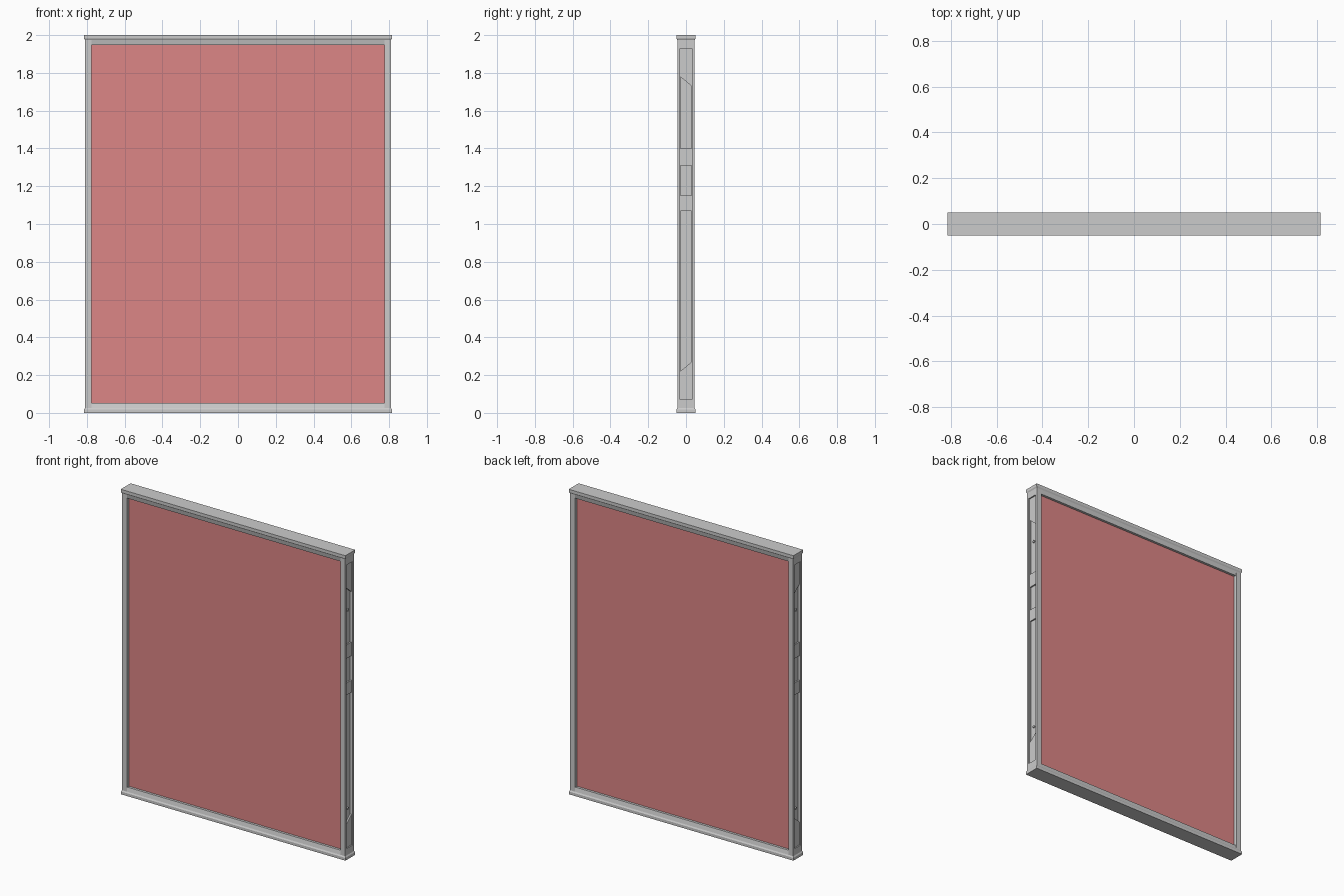
import bpy, bmesh

if "Cube" in bpy.data.objects:
    bpy.data.objects.remove(bpy.data.objects["Cube"])

H = 2.0


def finish(name, bm):
    bmesh.ops.recalc_face_normals(bm, faces=bm.faces)
    me = bpy.data.meshes.new(name)
    bm.to_mesh(me)
    bm.free()
    ob = bpy.data.objects.new(name, me)
    bpy.context.collection.objects.link(ob)
    return ob


def prism(name, pts, axis, a, b):
    """Extrude a 2D outline along an axis between a and b."""
    put = {'x': lambda p, t: (t, p[0], p[1]),
           'z': lambda p, t: (p[0], p[1], t)}[axis]
    bm = bmesh.new()
    f = bm.faces.new([bm.verts.new(put(p, a)) for p in pts])
    ext = bmesh.ops.extrude_face_region(bm, geom=[f])['geom']
    move = put((0, 0), b - a)
    bmesh.ops.translate(bm, vec=move,
                        verts=[v for v in ext if isinstance(v, bmesh.types.BMVert)])
    return finish(name, bm)


def box(name, x0, x1, y0, y1, z0, z1):
    return prism(name, [(x0, y0), (x1, y0), (x1, y1), (x0, y1)], 'z', z0, z1)


def cut(ob, cutter):
    m = ob.modifiers.new("cut", 'BOOLEAN')
    m.operation, m.solver, m.object = 'DIFFERENCE', 'EXACT', cutter
    bpy.context.view_layer.objects.active = ob
    bpy.ops.object.modifier_apply(modifier=m.name)
    bpy.data.objects.remove(cutter)


def cap(name, flip):
    """End cap: straight rim tapering into the posts."""
    bm = bmesh.new()
    rings = []
    for hx, hy, z in ((.815, .051, 0), (.815, .051, .018), (.81, .046, .026)):
        z = H - z if flip else z
        rings.append([bm.verts.new((sx * hx, sy * hy, z))
                      for sx, sy in ((-1, -1), (1, -1), (1, 1), (-1, 1))])
    bm.faces.new(rings[0])
    bm.faces.new(rings[-1])
    for r, q in zip(rings, rings[1:]):
        for i in range(4):
            bm.faces.new((r[i], r[(i + 1) % 4], q[(i + 1) % 4], q[i]))
    return finish(name, bm)


# coloured infill panel
red = bpy.data.materials.new("red")
red.diffuse_color = (0.72, 0.24, 0.24, 1)
red.use_nodes = True
red.node_tree.nodes["Principled BSDF"].inputs["Base Color"].default_value = red.diffuse_color
panel = box("infill_panel", -.78, .78, -.024, .024, .045, 1.96)
panel.data.materials.append(red)

# caps and the horizontal rails with slightly sloped faces
for flip, tag in ((False, "bottom"), (True, "top")):
    cap(tag + "_cap", flip)
    outline = [(-.046, .026), (-.040, .053), (.040, .053), (.046, .026)]
    if flip:
        outline = [(y, H - z) for y, z in outline]
    prism(tag + "_rail", outline, 'x', -.775, .775)

# side posts with a long edge groove and a deeper slanted-end channel
for s, tag in ((-1, "left"), (1, "right")):
    post = box(tag + "_post", *sorted((s * .775, s * .81)), -.046, .046, .026, H - .026)
    cut(post, box("cutter", *sorted((s * .802, s * .83)), -.031, .031, .07, H - .07))
    # deep channel in three lengths, leaving two bridges
    deep = [[(-.03, .22), (.03, .27), (.03, 1.07), (-.03, 1.07)],
            [(-.03, 1.15), (.03, 1.15), (.03, 1.31), (-.03, 1.31)],
            [(-.03, 1.40), (.03, 1.40), (.03, 1.73), (-.03, 1.78)]]
    for pts in deep:
        cut(post, prism("cutter", pts, 'x', s * .793, s * .84))
    # bolts in the channel floor
    for z in (.32, 1.62):
        bpy.ops.mesh.primitive_cylinder_add(vertices=12, radius=.008, depth=.012,
                                            location=(s * .794, 0, z),
                                            rotation=(0, 1.5707963, 0))
        bpy.context.object.name = tag + "_bolt"
